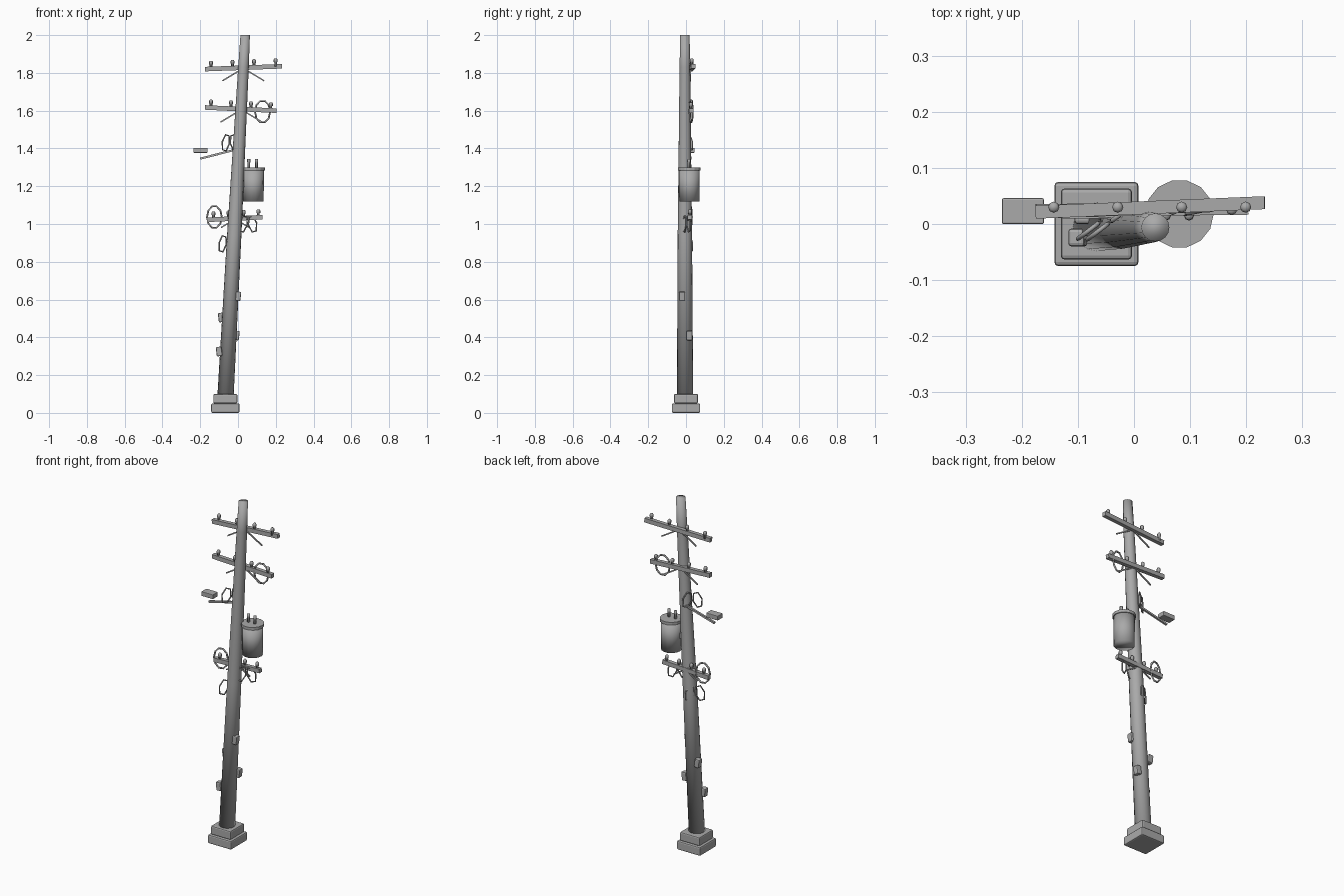
import bpy, bmesh, math
from mathutils import Vector, Matrix

if "Cube" in bpy.data.objects:
    bpy.data.objects.remove(bpy.data.objects["Cube"])

grey = bpy.data.materials.new("weathered_grey")
grey.diffuse_color = (0.40, 0.40, 0.40, 1)
grey.use_nodes = True
grey.node_tree.nodes["Principled BSDF"].inputs["Base Color"].default_value = grey.diffuse_color


def finish(name, bm, smooth=False, bevel=0):
    bmesh.ops.recalc_face_normals(bm, faces=bm.faces)
    me = bpy.data.meshes.new(name)
    bm.to_mesh(me)
    bm.free()
    me.materials.append(grey)
    for p in me.polygons:
        p.use_smooth = smooth
    ob = bpy.data.objects.new(name, me)
    bpy.context.collection.objects.link(ob)
    if bevel:
        mod = ob.modifiers.new("bevel", 'BEVEL')
        mod.width, mod.segments = bevel, 2
    return ob


def box(name, centre, size, rot=Matrix(), bevel=0):
    bm = bmesh.new()
    m = Matrix.Translation(centre) @ rot @ Matrix.Diagonal((*size, 1))
    bmesh.ops.create_cube(bm, size=1, matrix=m)
    return finish(name, bm, bevel=bevel)


def lathe(name, rings, sides, smooth=True):
    """Stack of rings (x, y, z, radius), capped at both ends."""
    bm = bmesh.new()
    loops = [[bm.verts.new((x + r * math.cos(2 * math.pi * i / sides),
                            y + r * math.sin(2 * math.pi * i / sides), z))
              for i in range(sides)] for x, y, z, r in rings]
    for a, b in zip(loops, loops[1:]):
        for i in range(sides):
            j = (i + 1) % sides
            bm.faces.new((a[i], a[j], b[j], b[i]))
    bm.faces.new(loops[0])
    bm.faces.new(loops[-1])
    return finish(name, bm, smooth)


def beam(name, a, b, width, height):
    """Square bar between two points."""
    a, b = Vector(a), Vector(b)
    d = b - a
    rot = d.to_track_quat('X', 'Z').to_matrix().to_4x4()
    return box(name, (a + b) / 2, (d.length, width, height), rot)


def wire(name, centre, loops, turn, radius):
    """Closed wire loops drawn in an upright plane turned about z."""
    cu = bpy.data.curves.new(name, 'CURVE')
    cu.dimensions = '3D'
    cu.bevel_depth, cu.bevel_resolution = radius, 1
    m = Matrix.Translation(centre) @ Matrix.Rotation(turn, 4, 'Z')
    for pts in loops:
        s = cu.splines.new('POLY')
        s.points.add(len(pts) - 1)
        s.use_cyclic_u = True
        for p, q in zip(s.points, pts):
            p.co = (*(m @ Vector((q[0], 0, q[1]))), 1)
    cu.materials.append(grey)
    ob = bpy.data.objects.new(name, cu)
    bpy.context.collection.objects.link(ob)
    return ob


def oval(rx, rz, n, cx=0, tilt=0):
    pts = []
    for i in range(n):
        t = 2 * math.pi * i / n
        x, z = rx * math.cos(t), rz * math.sin(t)
        pts.append((cx + x * math.cos(tilt) - z * math.sin(tilt),
                    x * math.sin(tilt) + z * math.cos(tilt)))
    return pts


# Stepped footing
box("footing_lower", (-0.067, 0, 0.025), (0.15, 0.15, 0.05), bevel=0.007)
box("footing_upper", (-0.067, 0, 0.075), (0.127, 0.127, 0.05), bevel=0.007)

# Leaning, tapered pole
lathe("pole", [(-0.066, -0.005, 0.09, 0.043), (-0.020, -0.006, 0.94, 0.038),
               (0.029, -0.006, 1.83, 0.028), (0.038, -0.006, 2.0, 0.025)], 16)

# Crossarms: ends, insulator x positions, insulator y, insulator base z, brace x centre
arms = [
    ((-0.175, 0.021, 1.820), (0.233, 0.038, 1.835), (-0.143, -0.029, 0.085, 0.199), 0.030, 0.028),
    ((-0.175, 0.024, 1.617), (0.203, 0.028, 1.600), (-0.143, -0.037, 0.069, 0.174), 0.026, 0.018),
    ((-0.165, 0.022, 1.022), (0.130, 0.020, 1.036), (-0.130, -0.050, 0.030, 0.108), 0.021, -0.015),
]
for n, (a, b, xs, y, cx) in enumerate(arms, 1):
    beam(f"crossarm_{n}", a, b, 0.023, 0.024)
    for k, x in enumerate(xs, 1):
        z = a[2] + (b[2] - a[2]) * (x - a[0]) / (b[0] - a[0])
        lathe(f"insulator_{n}_{k}", [(x, y, z, 0.007), (x, y, z + 0.022, 0.007),
              (x, y, z + 0.024, 0.010), (x, y, z + 0.037, 0.010), (x, y, z + 0.043, 0.006)], 8)
    zc = (a[2] + b[2]) / 2
    reach = 0.11 if n < 3 else 0.075
    for s in (-1, 1):
        beam(f"brace_{n}_{'left' if s < 0 else 'right'}", (cx + s * 0.015, 0.022, zc - 0.012),
             (cx + s * reach, 0.024, zc - 0.012 - 0.6 * (reach - 0.015)), 0.006, 0.007)

# Wire coils hung on the crossarms
wire("coil_upper", (0.130, 0.027, 1.595), [oval(0.041, 0.059, 10)], 0.2, 0.005)
wire("coil_lower", (-0.125, 0.023, 1.037), [oval(0.040, 0.059, 10)], 0.2, 0.005)

# Tangled double loops of slack wire
for name, c, turn in (("slack_wire_upper", (-0.043, 0.003, 1.430), 0.65),
                      ("slack_wire_lower", (-0.060, 0.004, 0.895), 0.65),
                      ("slack_wire_right", (0.052, 0.003, 1.000), 0.40)):
    wire(name, c, [oval(0.024, 0.047, 6, s * 0.027, s * 0.25) for s in (-1, 1)], turn, 0.004)

# Street lamp
beam("lamp_arm", (0.0, 0.015, 1.397), (-0.20, 0.023, 1.346), 0.011, 0.011)
box("lamp_head", (-0.198, 0.023, 1.390), (0.075, 0.046, 0.026), bevel=0.003)

# Transformer can with lid and bushings
tx, ty = 0.081, 0.018
lathe("transformer_can", [(tx, ty, 1.120, 0.055), (tx, ty, 1.29, 0.056)], 14)
lathe("transformer_lid", [(tx, ty, 1.284, 0.061), (tx, ty, 1.300, 0.061)], 14, False)
for k, x in enumerate((0.057, 0.098), 1):
    lathe(f"bushing_{k}", [(x, 0.015, 1.295, 0.007), (x, 0.015, 1.325, 0.007),
          (x, 0.015, 1.329, 0.009), (x, 0.015, 1.345, 0.008)], 8)
beam("transformer_bracket", (0.0, 0.0, 1.21), (0.05, 0.01, 1.21), 0.03, 0.03)

# Climbing pegs
for k, (x, y, z) in enumerate(((0.000, -0.020, 0.617), (-0.089, 0.016, 0.505),
                               (-0.008, 0.018, 0.410), (-0.100, -0.024, 0.325)), 1):
    box(f"climbing_peg_{k}", (x, y, z), (0.030, 0.032, 0.050),
        Matrix.Rotation(0.12 if k % 2 else -0.12, 4, 'Y'), bevel=0.006)
